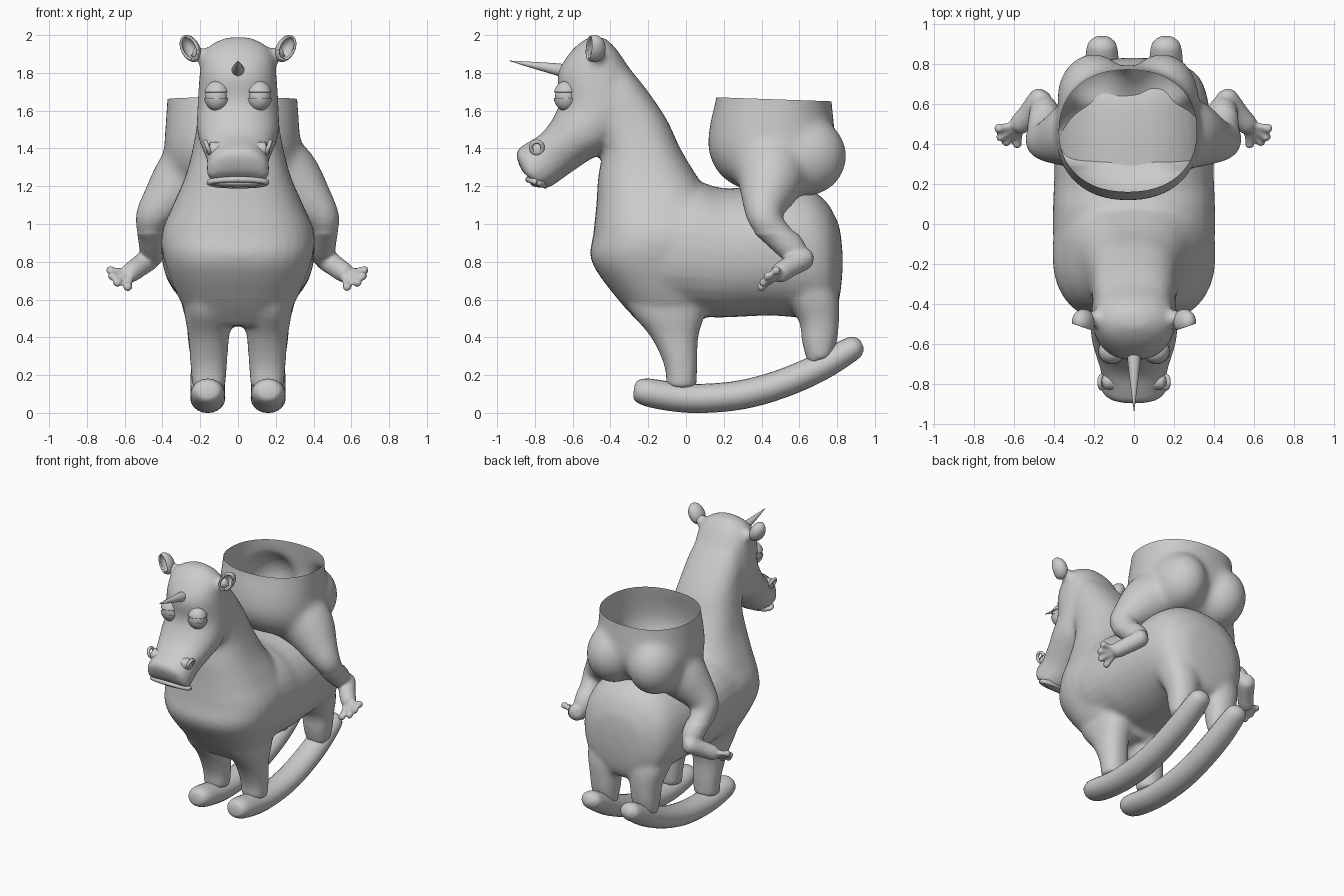
import bpy, bmesh, math
from mathutils import Vector, Matrix

if "Cube" in bpy.data.objects:
    bpy.data.objects.remove(bpy.data.objects["Cube"])


def spline(rows, steps=4):
    """Catmull-Rom interpolation of tuples of numbers."""
    out = []
    for i in range(len(rows) - 1):
        p = [rows[max(i - 1, 0)], rows[i], rows[i + 1], rows[min(i + 2, len(rows) - 1)]]
        for k in range(steps):
            t = k / steps
            out.append([0.5 * (2 * b + (c - a) * t + (2 * a - 5 * b + 4 * c - d) * t * t
                               + (3 * b - a - 3 * c + d) * t ** 3) for a, b, c, d in zip(*p)])
    return out + [list(rows[-1])]


def skin(bm, rings):
    vs = [[bm.verts.new(p) for p in r] for r in rings]
    n = len(vs[0])
    for a, b in zip(vs, vs[1:]):
        for i in range(n):
            bm.faces.new((a[i], a[(i + 1) % n], b[(i + 1) % n], b[i]))
    bm.faces.new(vs[0][::-1])
    bm.faces.new(vs[-1])


def loft(bm, rows, x=0.0, power=0.9, n=32):
    """Sections given by two side-view points (y,z)-(y,z) and a half width."""
    rings = []
    for ay, az, by, bz, hw in spline(rows):
        ring = []
        for i in range(n):
            t = 2 * math.pi * i / n
            c, s = (math.copysign(abs(v) ** power, v) for v in (math.cos(t), math.sin(t)))
            ring.append((x + hw * s, (ay + by) / 2 + c * (by - ay) / 2, (az + bz) / 2 + c * (bz - az) / 2))
        rings.append(ring)
    skin(bm, rings)


def tube(bm, rows, n=20, wide=1.0):
    """Round tube through (x, y, z, radius) points."""
    pts = spline(rows)
    rings = []
    for i, p in enumerate(pts):
        t = (Vector(pts[min(i + 1, len(pts) - 1)][:3]) - Vector(pts[max(i - 1, 0)][:3])).normalized()
        v = t.cross(Vector((1, 0.02, 0.01))).normalized()
        u = v.cross(t)
        rings.append([Vector(p[:3]) + p[3] * (wide * u * math.cos(a) + v * math.sin(a))
                      for a in (2 * math.pi * k / n for k in range(n))])
    skin(bm, rings)


def ball(bm, loc, scale, rot=None):
    m = Matrix.Translation(loc) @ (rot or Matrix()) @ Matrix.Diagonal((*scale, 1))
    return bmesh.ops.create_uvsphere(bm, u_segments=32, v_segments=20, radius=1, matrix=m)


def finish(name, bm):
    bmesh.ops.recalc_face_normals(bm, faces=bm.faces)
    for f in bm.faces:
        f.smooth = True
    me = bpy.data.meshes.new(name)
    bm.to_mesh(me)
    bm.free()
    ob = bpy.data.objects.new(name, me)
    bpy.context.collection.objects.link(ob)
    return ob


def blend(ob, voxel, iterations):
    """Fuse overlapping volumes into one smooth skin."""
    r = ob.modifiers.new("fuse", 'REMESH')
    r.mode, r.voxel_size, r.use_smooth_shade = 'VOXEL', voxel, True
    s = ob.modifiers.new("soften", 'SMOOTH')
    s.factor, s.iterations = 0.5, iterations


def cut(bm, co, no):
    bmesh.ops.bisect_plane(bm, geom=bm.verts[:] + bm.edges[:] + bm.faces[:],
                           plane_co=co, plane_no=no, clear_outer=True)


# animal body: chest and neck column, trunk, head, legs
bm = bmesh.new()
column = [(0.46, -0.23, 0.06, 0.22), (0.6, -0.36, 0.15, 0.31), (0.8, -0.5, 0.2, 0.39), (0.95, -0.49, 0.22, 0.405),
          (1.1, -0.475, 0.16, 0.345), (1.25, -0.465, 0.06, 0.28), (1.4, -0.445, -0.03, 0.24),
          (1.55, -0.5, -0.1, 0.215), (1.7, -0.55, -0.2, 0.2), (1.8, -0.5, -0.28, 0.17)]
loft(bm, [(a, z, b, z, w) for z, a, b, w in column], power=0.8)
trunk = [(-0.3, 0.6, 1.05, 0.34), (-0.1, 0.53, 1.2, 0.4), (0.07, 0.51, 1.22, 0.405), (0.2, 0.505, 1.19, 0.4),
         (0.45, 0.515, 1.2, 0.39), (0.64, 0.5, 1.19, 0.365), (0.74, 0.5, 1.12, 0.32), (0.79, 0.54, 1.04, 0.25),
         (0.815, 0.62, 0.97, 0.18), (0.828, 0.74, 0.86, 0.07)]
loft(bm, [(y, a, y, b, w) for y, a, b, w in trunk])
loft(bm, [(-0.51, 1.99, -0.43, 1.985, 0.06), (-0.56, 1.96, -0.38, 1.94, 0.14), (-0.62, 1.9, -0.33, 1.87, 0.19),
          (-0.68, 1.79, -0.26, 1.75, 0.205), (-0.67, 1.65, -0.25, 1.58, 0.215), (-0.71, 1.55, -0.38, 1.42, 0.215),
          (-0.77, 1.475, -0.51, 1.34, 0.19), (-0.84, 1.43, -0.62, 1.265, 0.165),
          (-0.9, 1.38, -0.73, 1.19, 0.165), (-0.87, 1.28, -0.78, 1.2, 0.16)])
for s in (-1, 1):
    loft(bm, [(-0.105, 0.13, 0.055, 0.13, 0.088), (-0.115, 0.25, 0.06, 0.25, 0.097), (-0.185, 0.4, 0.065, 0.4, 0.108),
              (-0.29, 0.53, 0.1, 0.53, 0.13), (-0.34, 0.66, 0.1, 0.66, 0.14)], x=s * 0.155)
    loft(bm, [(0.645, 0.26, 0.775, 0.29, 0.085), (0.615, 0.37, 0.80, 0.38, 0.1), (0.6, 0.48, 0.81, 0.48, 0.11),
              (0.53, 0.6, 0.81, 0.6, 0.14), (0.5, 0.7, 0.78, 0.7, 0.15)], x=s * 0.165)
    # ear stalk
    tube(bm, [(s * 0.14, -0.47, 1.86, 0.055), (s * 0.2, -0.47, 1.895, 0.04), (s * 0.24, -0.465, 1.92, 0.035)])
blend(finish("animal_body", bm), 0.018, 8)

# lower lip
bm = bmesh.new()
loop = [2 * math.pi * i / 32 for i in range(33)]
tube(bm, [(0.15 * math.cos(a), -0.79 + 0.045 * math.sin(a), 1.22 - 0.016 * math.sin(a), 0.016) for a in loop], 10)
ball(bm, (0, -0.775, 1.218), (0.15, 0.05, 0.024))
finish("lower_lip", bm)

# horn
bm = bmesh.new()
tube(bm, [(0, -0.64, 1.81, 0.036), (0, -0.7, 1.822, 0.03), (0, -0.82, 1.843, 0.016), (0, -0.935, 1.864, 0.001)])
finish("horn", bm)

for s, side in ((-1, "left"), (1, "right")):
    # nostril ring
    bm = bmesh.new()
    tube(bm, [(s * (0.16 + 0.012 * math.sin(a)), -0.79 + 0.031 * math.cos(a), 1.405 + 0.031 * math.sin(a), 0.011)
              for a in loop], 10)
    tube(bm, [(s * 0.09, -0.78, 1.38, 0.055), (s * 0.155, -0.79, 1.405, 0.033)])
    finish(side + "_nostril", bm)
    # eye and half-closed lids
    eye = Vector((s * 0.112, -0.635, 1.678))
    bm = bmesh.new()
    ball(bm, eye, (0.06, 0.058, 0.068))
    finish(side + "_eyeball", bm)
    for lid, z, d in (("upper", 0.02, -1), ("lower", -0.012, 1)):
        bm = bmesh.new()
        ball(bm, eye, (0.068, 0.066, 0.08))
        cut(bm, eye + Vector((0, 0, z)), (0, 0, d))
        ob = finish(f"{side}_{lid}_eyelid", bm)
        ob.modifiers.new("thickness", 'SOLIDIFY').thickness = 0.008
    # cupped ear
    bm = bmesh.new()
    c = Vector((s * 0.252, -0.487, 1.929))
    ball(bm, c, (0.05, 0.062, 0.077), Matrix.Rotation(s * math.radians(28), 4, 'Y'))
    cut(bm, c + Vector((0, -0.03, 0)), Vector((s * 0.35, -1, 0)).normalized())
    ob = finish(side + "_ear", bm)
    ob.modifiers.new("thickness", 'SOLIDIFY').thickness = 0.012
    # rocker
    bm = bmesh.new()
    tube(bm, [(s * 0.16, y, z, r) for y, z, r in (
        (-0.275, 0.125, 0.025), (-0.26, 0.122, 0.055), (-0.2, 0.108, 0.074), (-0.05, 0.083, 0.077), (0.1, 0.077, 0.077),
        (0.3, 0.097, 0.077), (0.5, 0.152, 0.076), (0.7, 0.237, 0.074), (0.87, 0.335, 0.065),
        (0.915, 0.36, 0.045), (0.93, 0.368, 0.02))], wide=1.2)
    finish(side + "_rocker", bm)

# hollow rider hips with bent legs and toes, fused and cut open at the waist
bm = bmesh.new()
hips = [(1.17, 0.33, 0.62, 0.2), (1.25, 0.19, 0.72, 0.33), (1.38, 0.12, 0.79, 0.36), (1.52, 0.125, 0.785, 0.355),
        (1.67, 0.16, 0.77, 0.345), (1.78, 0.17, 0.77, 0.34)]
loft(bm, [(a, z, b, z, w) for z, a, b, w in hips], x=-0.03)
for s in (-1, 1):
    o = -0.003
    ball(bm, (s * 0.17 - 0.03, 0.63, 1.36), (0.185, 0.222, 0.215))
    tube(bm, [(s * x + o, y, z, r) for x, y, z, r in (
        (0.16, 0.45, 1.32, 0.2), (0.27, 0.45, 1.24, 0.185), (0.385, 0.42, 1.12, 0.13), (0.455, 0.415, 1.03, 0.093),
        (0.45, 0.48, 0.95, 0.08), (0.445, 0.56, 0.87, 0.075), (0.46, 0.60, 0.81, 0.055))])
    tube(bm, [(s * x + o, y, z, r) for x, y, z, r in (
        (0.44, 0.66, 0.83, 0.03), (0.46, 0.63, 0.82, 0.058), (0.52, 0.55, 0.775, 0.056),
        (0.57, 0.495, 0.74, 0.052), (0.59, 0.475, 0.73, 0.035))])
    for x, y, z in ((0.672, 0.478, 0.755), (0.663, 0.435, 0.725), (0.635, 0.41, 0.69), (0.58, 0.4, 0.667)):
        tube(bm, [(s * 0.56 + o, 0.5, 0.74, 0.02), (s * x + o, y, z, 0.019)], 12)
        ball(bm, (s * x + o, y, z), (0.024, 0.024, 0.024))
rider = finish("rider_hips_and_legs", bm)
blend(rider, 0.011, 3)
evaluated = rider.evaluated_get(bpy.context.evaluated_depsgraph_get())
bm = bmesh.new()
bm.from_mesh(evaluated.to_mesh())
evaluated.to_mesh_clear()
upper = [v for v in bm.verts if v.co.z > 0.95]
for _ in range(45):
    bmesh.ops.smooth_vert(bm, verts=upper, factor=0.5, use_axis_x=True, use_axis_y=True, use_axis_z=True)
cut(bm, (0, 0.47, 1.66), Vector((0, 0.035, 1)).normalized())
rider.modifiers.clear()
bm.to_mesh(rider.data)
bm.free()
